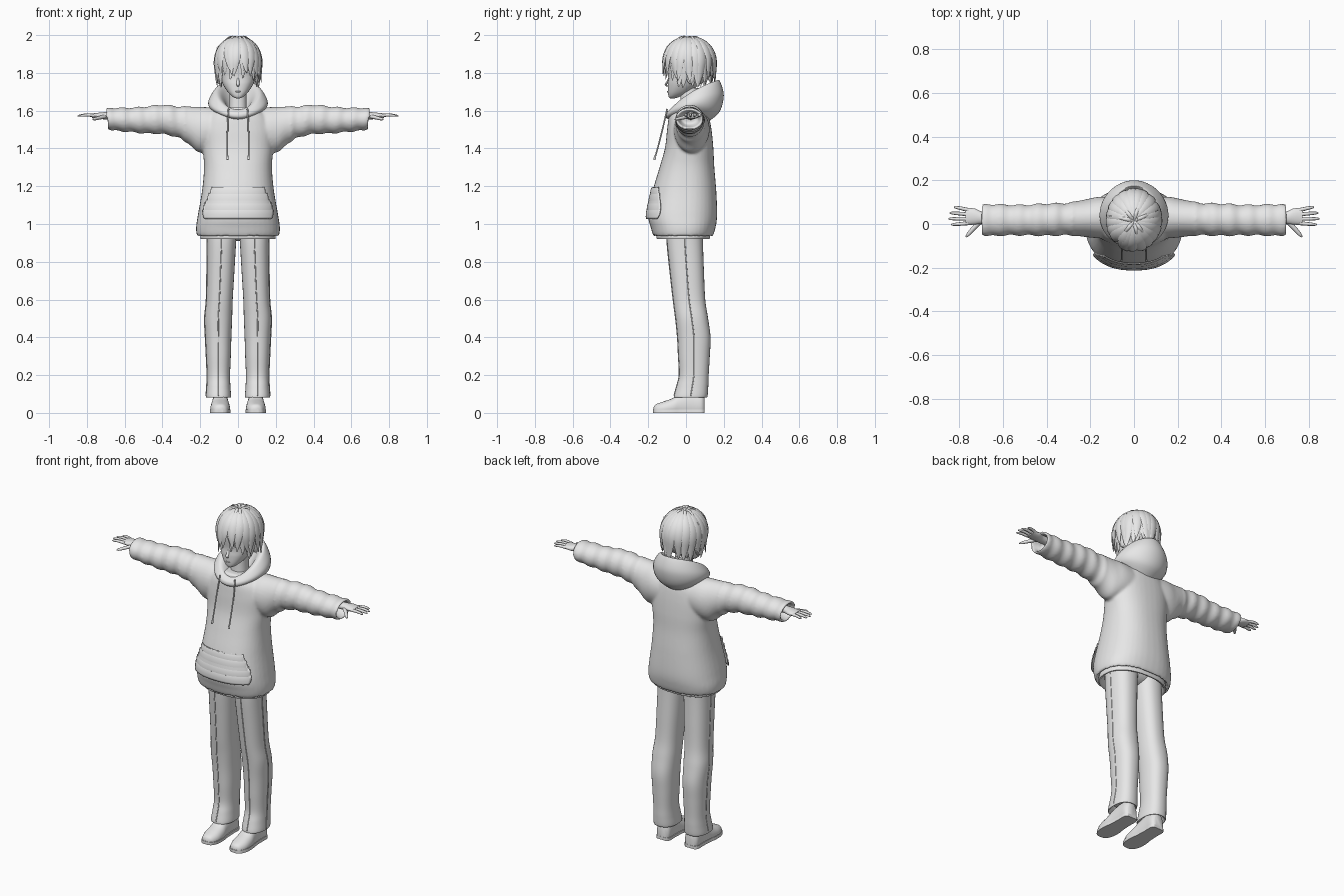
import bpy, bmesh, random
from math import sin, cos, acos, pi, radians, sqrt
from mathutils import Vector, Matrix

random.seed(4)
cube = bpy.data.objects.get("Cube")
if cube:
    bpy.data.objects.remove(cube)

grey = bpy.data.materials.new("light_grey")
grey.use_nodes = True
grey.diffuse_color = (0.8, 0.8, 0.8, 1)
grey.node_tree.nodes["Principled BSDF"].inputs["Base Color"].default_value = (0.8, 0.8, 0.8, 1)


# ---- helpers ----
def finish(name, bm, angle=50):
    bmesh.ops.recalc_face_normals(bm, faces=bm.faces)
    mesh = bpy.data.meshes.new(name)
    bm.to_mesh(mesh)
    bm.free()
    mesh.materials.append(grey)
    ob = bpy.data.objects.new(name, mesh)
    bpy.context.collection.objects.link(ob)
    bpy.ops.object.select_all(action='DESELECT')
    ob.select_set(True)
    bpy.context.view_layer.objects.active = ob
    bpy.ops.object.shade_smooth_by_angle(angle=radians(angle))
    return ob


def build(name, shells, closed=True, caps=True):
    """Skin each list of rings into a surface."""
    bm = bmesh.new()
    for rings in shells:
        vs = [[bm.verts.new(p) for p in r] for r in rings]
        n = len(vs[0])
        for a, b in zip(vs, vs[1:]):
            for i in range(n if closed else n - 1):
                j = (i + 1) % n
                bm.faces.new((a[i], a[j], b[j], b[i]))
        if caps:
            bm.faces.new(vs[0])
            bm.faces.new(vs[-1])
    return finish(name, bm)


def spline(keys, steps=6):
    """Smooth curve through rows of numbers."""
    out = []
    for i in range(len(keys) - 1):
        a, b, c, d = (keys[min(max(i + k, 0), len(keys) - 1)] for k in (-1, 0, 1, 2))
        for s in range(steps):
            t = s / steps
            out.append([q + t / 2 * (r - p + t * (2 * p - 5 * q + 4 * r - s4 + t * (3 * (q - r) + s4 - p)))
                        for p, q, r, s4 in zip(a, b, c, d)])
    return out + [list(keys[-1])]


def power(v, p):
    return abs(v) ** p * (1 if v > 0 else -1)


def body_point(row, ang, lift=0.0, p=0.85):
    """Point on a horizontal section; angle 0 is the front."""
    z, cx, hx, yf, yb = row
    return Vector((cx + (hx + lift) * power(sin(ang), p),
                   (yf + yb) / 2 - ((yb - yf) / 2 + lift) * power(cos(ang), p), z))


def body(rows, n=40):
    return [[body_point(r, 2 * pi * i / n) for i in range(n)] for r in rows]


def at_height(rows, z):
    return min(rows, key=lambda r: abs(r[0] - z))


def tube(path, wide, thick, taper, up, n=8):
    rings, last = [], len(path) - 1
    for i, p in enumerate(path):
        t = (path[min(i + 1, last)] - path[max(i - 1, 0)]).normalized()
        side = t.cross(up(p)).normalized()
        out = side.cross(t)
        k = taper(i / last)
        rings.append([p + side * cos(2 * pi * j / n) * wide * k + out * sin(2 * pi * j / n) * thick * k
                      for j in range(n)])
    return rings


def curve(points, steps=5):
    return [Vector(p) for p in spline(points, steps)]


def flip(rings):
    return [[(-p[0], p[1], p[2]) for p in r] for r in rings]


def pair(name, shells):
    build("left_" + name, shells)
    build("right_" + name, [flip(s) for s in shells])


def ball(name, loc, size):
    bm = bmesh.new()
    bmesh.ops.create_uvsphere(bm, u_segments=24, v_segments=16, radius=1,
                              matrix=Matrix.Translation(loc) @ Matrix.Diagonal((*size, 1)))
    return finish(name, bm)


# ---- hooded top: torso and sleeves fused into one skin ----
torso = spline([(1.0, 0, .16, -.13, .10), (.955, 0, .195, -.155, .125), (.935, 0, .215, -.17, .14),
                (.98, 0, .222, -.186, .156), (1.05, 0, .212, -.2, .165), (1.18, 0, .19, -.175, .16),
                (1.3, 0, .18, -.14, .15), (1.4, 0, .187, -.112, .145), (1.5, 0, .19, -.1, .135),
                (1.57, 0, .16, -.09, .12), (1.62, 0, .09, -.07, .09)], 8)
# columns: x, centre y, half depth, centre z, half height
sleeve = spline([(.05, .03, .09, 1.5, .11), (.15, .03, .095, 1.5, .118), (.21, .027, .088, 1.5, .12),
                 (.26, .025, .08, 1.522, .1), (.32, .022, .074, 1.54, .084), (.4, .02, .074, 1.553, .078),
                 (.5, .018, .07, 1.55, .07), (.6, .018, .071, 1.552, .063), (.685, .018, .074, 1.556, .059),
                 (.69, .018, .062, 1.556, .046), (.63, .018, .05, 1.556, .035)], 8)
arm_rings = []
for x, cy, hy, cz, hz in sleeve:
    ripple = .004 * sin(x * 75) if .28 < x < .66 else 0
    arm_rings.append([(x + .006 * sin(a) * (x > .3), cy + (hy + ripple) * cos(a), cz + (hz + ripple) * sin(a))
                      for a in (2 * pi * i / 32 for i in range(32))])
top = build("hooded_top", [body(torso), arm_rings, flip(arm_rings)])
fuse = top.modifiers.new("fuse", 'REMESH')
fuse.mode = 'VOXEL'
fuse.voxel_size = .008
fuse.use_smooth_shade = True
relax = top.modifiers.new("relax", 'SMOOTH')
relax.iterations = 5

# inner hem peeking out beneath
build("shirt_hem", [body(spline([(.97, 0, .19, -.15, .12), (.925, 0, .2, -.157, .128),
                                 (.925, 0, .185, -.14, .112), (.97, 0, .16, -.12, .1)], 3))])

# front pocket panel with slanted openings
rows = []
for i in range(17):
    f = i / 16
    z = 1.03 + .17 * f
    reach = 1.05 - .38 * f ** 1.5 - .2 * (1 - f) ** 6
    rows.append([body_point(at_height(torso, z), reach * (j / 12 - 1), .007) for j in range(25)])
pocket = build("front_pocket", [rows], closed=False, caps=False)
pocket.modifiers.new("cloth", 'SOLIDIFY').thickness = .006

# ---- hood draped round the neck: rows give half width, then front/side/back y and z ----
hood_rows = spline([(.05, -.03, .02, .06, 1.6, 1.6, 1.6), (.07, -.055, .02, .11, 1.6, 1.65, 1.67),
                    (.098, -.078, .025, .165, 1.605, 1.69, 1.752), (.125, -.092, .03, .18, 1.6, 1.695, 1.755),
                    (.155, -.108, .04, .2, 1.585, 1.655, 1.68), (.15, -.108, .04, .175, 1.565, 1.615, 1.59),
                    (.10, -.085, .03, .1, 1.55, 1.57, 1.53)])
hood = []
for hx, yf, ys, yb, zf, zs, zb in hood_rows:
    ring = []
    for i in range(48):
        a = 2 * pi * i / 48
        c = cos(a)
        mix = lambda f, s, b: s + (f - b) / 2 * c + ((f + b) / 2 - s) * c * c
        ring.append((hx * sin(a), mix(yf, ys, yb), mix(zf, zs, zb)))
    hood.append(ring)
build("hood", [hood], caps=False)

# drawstrings with tipped ends
pair("drawstring", [tube(curve([(.05, -.1, 1.61), (.055, -.12, 1.52), (.056, -.145, 1.42), (.056, -.168, 1.34)]),
                         .004, .004, lambda s: 1.5 if s > .93 else 1, lambda p: Vector((0, -1, 0)))])

# ---- trousers ----
leg = spline([(1.0, .085, .083, -.1, .09), (.9, .087, .077, -.1, .09), (.75, .092, .073, -.085, .095),
              (.6, .098, .07, -.068, .102), (.5, .104, .073, -.055, .117), (.4, .104, .069, -.045, .13),
              (.3, .103, .065, -.04, .126), (.2, .103, .061, -.036, .12), (.14, .103, .063, -.05, .118),
              (.085, .103, .066, -.064, .113), (.09, .103, .055, -.05, .1), (.12, .103, .04, -.03, .08)])
pair("trouser_leg", [body(leg, 32)])
for label, ang in (("front", 0), ("outer", pi / 2)):
    line = [body_point(r, ang) for r in leg[4:54]]
    pair(label + "_trouser_seam", [tube(line, .003, .003, lambda s: 1, lambda p: Vector((1, -1, 0)), 6)])
ball("trouser_seat", (0, -.005, .98), (.155, .09, .07))

# ---- shoes: rows give y, half width, height ----
shoe_rows = spline([(-.172, .012, .028), (-.16, .034, .045), (-.12, .05, .06), (-.07, .051, .078),
                    (-.03, .045, .105), (.03, .042, .12), (.08, .042, .11), (.098, .028, .09)], 4)
shoe, sole = [], []
for y, hx, h in shoe_rows:
    angles = [2 * pi * i / 24 for i in range(24)]
    shoe.append([(.094 + hx * power(cos(a), .8), y, max(.006, h * (.35 + .65 * sin(a)))) for a in angles])
    sole.append([(.094 + (hx + .003) * cos(a), y * 1.01, .018 if sin(a) > 0 else 0) for a in angles])
pair("shoe", [shoe])
pair("shoe_sole", [sole])

# ---- hands ----
up_z = lambda p: Vector((0, 0, 1))
tip = lambda s: sqrt(max(.06, 1 - s ** 6)) * (1 - .25 * s)
palm_rows = spline([(.62, .025, .026, .022), (.69, .028, .027, .02), (.73, .034, .037, .017), (.772, .034, .038, .012)], 4)
palm = [[(x, cy + hy * cos(2 * pi * i / 16), 1.573 + hz * sin(2 * pi * i / 16)) for i in range(16)]
        for x, cy, hy, hz in palm_rows]
fingers = [palm]
for k, reach in enumerate((.838, .85, .845, .825)):
    y = .004 + .02 * k
    fingers.append(tube(curve([(.76, y, 1.574), ((.76 + reach) / 2, y + .004 * (k - 1), 1.577),
                               (reach, y + .007 * (k - 1), 1.572)]), .0095, .009, tip, up_z))
fingers.append(tube(curve([(.70, .015, 1.57), (.735, -.02, 1.562), (.77, -.06, 1.553)]), .012, .011, tip, up_z))
pair("hand", fingers)

# ---- head and neck ----
head = spline([(1.665, 0, .01, -.084, -.06), (1.675, 0, .03, -.092, -.03), (1.7, 0, .055, -.096, .02),
               (1.74, 0, .08, -.096, .07), (1.78, 0, .093, -.093, .1), (1.85, 0, .1, -.1, .125),
               (1.91, 0, .088, -.085, .115), (1.955, 0, .045, -.04, .07)], 8)
build("head", [body(head)])
build("neck", [body([(1.54, 0, .06, -.04, .09), (1.62, 0, .046, -.03, .07), (1.72, 0, .045, -.03, .07)])])
build("nose", [tube(curve([(0, -.09, 1.775), (0, -.1, 1.75), (0, -.107, 1.737), (0, -.092, 1.728)]),
                    .009, .006, lambda s: .3 + .7 * sin(pi * s), lambda p: Vector((0, -1, 0)))])
for side, word in ((1, "left"), (-1, "right")):
    ball(word + "_ear", (side * .1, .025, 1.775), (.014, .022, .034))
    eye = []
    for i in range(9):
        f = i / 8
        half = .24 * sqrt(max(.02, 1 - (2 * f - 1) ** 2))
        row = at_height(head, 1.77 + .026 * f)[1:]
        eye.append([body_point([1.77 + .026 * f] + row, side * .42 + half * (j / 4 - 1), .003) for j in range(9)])
    build(word + "_eye", [eye], closed=False, caps=False)
build("mouth", [tube(curve([(-.014, -.094, 1.702), (0, -.098, 1.7), (.014, -.094, 1.702)]),
                     .003, .002, lambda s: .3 + sin(pi * s), lambda p: Vector((0, -1, 0)))])

# ---- hair: base volume under two layers of tapered locks ----
ball("hair_base", (0, .034, 1.855), (.114, .118, .122))
centre = Vector((0, .018, 1.85))
locks = []
for layer, count, scale in ((0, 21, 1), (1, 24, .92)):
    for k in range(count):
        az = 2 * pi * (k + .5 * layer) / count + random.uniform(-.07, .07)
        front = cos(az)
        end = 1.735 + random.uniform(-.015, .03)
        if front > .45:
            end += .045 * front + .015 * (1 - layer)
        stop = acos((end - centre.z) / .14)
        flick, bend = random.uniform(0, .12), random.uniform(-.2, .2)
        path = []
        for i in range(15):
            s = i / 14
            a = .1 + (stop - .1) * s
            r = sin(min(a, pi / 2)) ** .9 * (1 - .1 * max(0, a - pi / 2)) * scale + flick * s ** 5
            turn = az + bend * s * s
            path.append(centre + Vector((.122 * r * sin(turn), -.138 * r * cos(turn),
                                         .14 * cos(a) * (scale if a < pi / 2 else 1))))
        locks.append(tube(path, .03, .009, lambda s: max(.04, min(1, .35 + 1.6 * s) * (1 - s ** 3.5)),
                          lambda p: p - centre))
build("hair_locks", locks)

# loose strands at the crown
strands = []
for k in range(7):
    az = 2 * pi * k / 7 + random.uniform(-.3, .3)
    d = Vector((sin(az), -cos(az), 0))
    base = Vector((0, .015, 1.978))
    strands.append(tube(curve([base, base + d * .04 + Vector((0, 0, .014)), base + d * .085 + Vector((0, 0, -.02)),
                               base + d * .12 + Vector((0, 0, -.05))]), .009, .005,
                        lambda s: max(.05, 1 - s * s), lambda p: p - centre))
build("crown_strands", strands)
